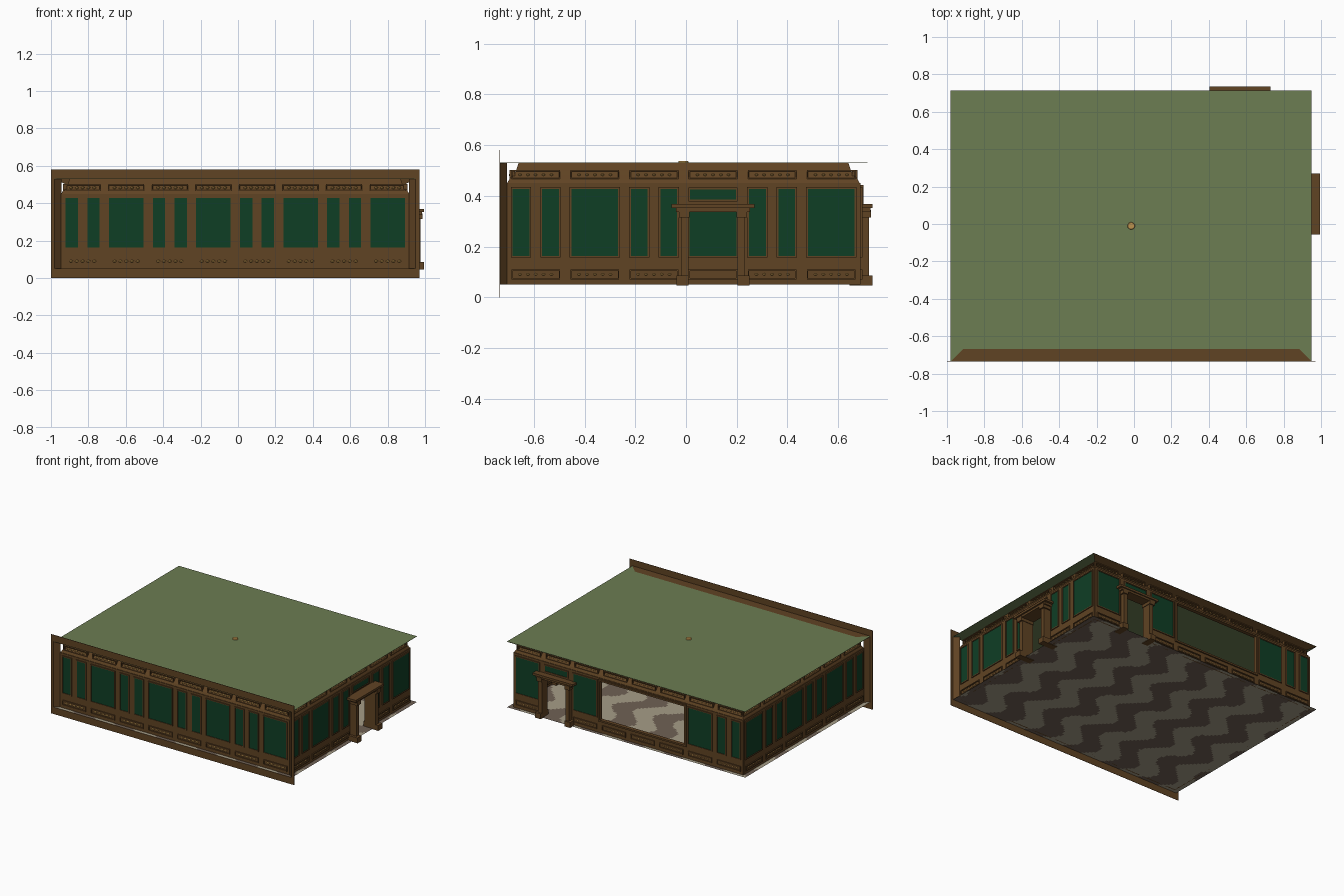
import bpy
import bmesh
import math
from mathutils import Matrix, Vector

cube = bpy.data.objects.get("Cube")
if cube:
    bpy.data.objects.remove(cube, do_unlink=True)


def material(name, rgb):
    lin = [((c / 255 + 0.055) / 1.055) ** 2.4 for c in rgb] + [1]
    m = bpy.data.materials.new(name)
    m.use_nodes = True
    m.diffuse_color = lin
    m.node_tree.nodes["Principled BSDF"].inputs["Base Color"].default_value = lin
    return m


WOOD = material("wood_brown", (96, 67, 35))
GREEN = material("panel_green", (15, 62, 37))
SAGE = material("ceiling_sage", (108, 125, 82))
CREAM = material("floor_cream", (166, 157, 135))
TAUPE = material("floor_taupe", (112, 97, 85))
GOLD = material("gold", (188, 146, 78))


def finish(name, bm, *mats):
    me = bpy.data.meshes.new(name)
    bm.to_mesh(me)
    bm.free()
    for m in mats:
        me.materials.append(m)
    ob = bpy.data.objects.new(name, me)
    bpy.context.collection.objects.link(ob)
    return ob


def add_box(bm, a, b):
    a, b = Vector(a), Vector(b)
    size = [abs(v) for v in b - a]
    mat = Matrix.Translation((a + b) / 2) @ Matrix.Diagonal((*size, 1))
    bmesh.ops.create_cube(bm, size=1, matrix=mat)


def add_quad(bm, *pts):
    bm.faces.new([bm.verts.new(p) for p in pts])


# Room dimensions
X0, X1, Y0, Y1 = -0.945, 0.915, -0.705, 0.685
CX0, CX1, CY0, CY1 = -0.98, 0.95, -0.735, 0.715
FLOOR, CEIL, WALL_TOP = 0.05, 0.53, 0.45
P_LOW, P_HIGH = 0.163, 0.427
HALF = 0.1165

# Each wall maps (along, outward, up) to world space
MAPS = {
    "front": lambda u, d, z: (u, Y0 - d, z),
    "back": lambda u, d, z: (u, Y1 + d, z),
    "right": lambda u, d, z: (X1 + d, u, z),
    "left": lambda u, d, z: (X0 - d, u, z),
}


def build_wall(name, kinds, centre, ends, bead, door_depth=0.05):
    place = MAPS[name]
    wood, green, gold, door = (bmesh.new() for _ in range(4))

    def box(bm, u0, u1, d0, d1, z0, z1):
        add_box(bm, place(u0, d0, z0), place(u1, d1, z1))

    def framed(u, half, z0, z1):
        # green field with a four sided moulding on both faces
        box(green, u - half, u + half, -0.007, 0.007, z0, z1)
        t = 0.007
        for s in (-1, 1):
            box(wood, u + s * half, u + s * (half + t), -0.011, 0.011, z0 - t, z1 + t)
        for z in (z0 - t, z1):
            box(wood, u - half, u + half, -0.011, 0.011, z, z + t)

    def strip(u, z, d):
        # narrow ledge panel with a row of gold beads
        for dz in (-0.019, 0.013):
            box(wood, u - 0.096, u + 0.096, d - 0.011, d + 0.011, z + dz, z + dz + 0.006)
        for s in (-0.096, 0.091):
            box(wood, u + s, u + s + 0.005, d - 0.011, d + 0.011, z - 0.019, z + 0.019)
        for k in range(5):
            p = place(u + (k - 2) * 0.031, d + 0.004, z)
            mat = Matrix.Translation(p) @ Matrix.Diagonal((bead, bead, bead * 0.7, 1))
            bmesh.ops.create_icosphere(gold, subdivisions=1, radius=1, matrix=mat)

    for i, kind in enumerate(kinds):
        u = centre + (i - (len(kinds) - 1) / 2) * 2 * HALF
        lo = ends[0] if i == 0 else u - HALF
        hi = ends[1] if i == len(kinds) - 1 else u + HALF
        strip(u, 0.483, -0.02)
        if kind == "door":
            for a, b in ((lo, u - 0.096), (u + 0.096, hi)):
                box(wood, a, b, -0.004, 0.004, FLOOR, WALL_TOP)
            box(wood, lo, hi, -0.004, 0.004, 0.34, WALL_TOP)
            framed(u, 0.09, 0.385, 0.425)
            for s in (-1, 1):
                # posts on plinths with small capitals
                box(door, u + s * 0.096, u + s * 0.125, -0.03, door_depth * 0.75, FLOOR, 0.34)
                box(door, u + s * 0.096, u + s * 0.143, -0.04, door_depth, 0.046, 0.085)
                box(door, u + s * 0.092, u + s * 0.135, -0.035, door_depth * 0.9, 0.315, 0.345)
            box(door, u - 0.145, u + 0.145, -0.035, door_depth * 0.85, 0.337, 0.352)
            box(door, u - 0.163, u + 0.163, -0.045, door_depth, 0.352, 0.368)
            continue
        strip(u, 0.09, 0)
        if kind == "window":
            box(wood, lo, hi, -0.004, 0.004, FLOOR, 0.14)
            box(wood, lo, hi, -0.004, 0.004, 0.435, WALL_TOP)
            for z in (0.135, 0.43):
                box(wood, lo, hi, -0.014, 0.014, z, z + 0.012)
            for j, edge in ((i - 1, lo), (i + 1, hi)):
                if kinds[j] != "window":
                    box(wood, edge - 0.007, edge + 0.007, -0.014, 0.014, 0.135, 0.442)
            continue
        box(wood, lo, hi, -0.004, 0.004, FLOOR, WALL_TOP)
        if kind == "wide":
            framed(u, 0.092, P_LOW, P_HIGH)
        else:
            for s in (-1, 1):
                framed(u + s * 0.058, 0.033, P_LOW, P_HIGH)

    finish(name + "_wall", wood, WOOD)
    finish(name + "_wall_panels", green, GREEN)
    finish(name + "_wall_beads", gold, GOLD)
    if "door" in kinds:
        finish(name + "_door_casing", door, WOOD)
    else:
        door.free()


PAIR_WIDE = ["pair", "wide"]
MX, MY = (X0 + X1) / 2, (Y0 + Y1) / 2
build_wall("front", PAIR_WIDE * 4, MX, (X0, X1), 0.011)
build_wall("back", PAIR_WIDE + ["window"] * 3 + ["wide", "door", "wide"], MX, (X0, X1), 0.007)
build_wall("left", PAIR_WIDE * 3, MY, (Y0, Y1), 0.007)
build_wall("right", PAIR_WIDE + ["pair", "door"] + PAIR_WIDE, MY, (Y0, Y1), 0.007, 0.08)

# Crown moulding swept round the room with mitred corners
bm = bmesh.new()
rings = []
for o, z in ((0, WALL_TOP), (0.008, 0.465), (0.022, 0.482), (0.034, 0.498), (0.04, 0.515), (0.045, CEIL)):
    rings.append([bm.verts.new(p) for p in (
        (X0 + o, Y0 + o, z), (X1 - o, Y0 + o, z), (X1 - o, Y1 - o, z), (X0 + o, Y1 - o, z))])
for a, b in zip(rings, rings[1:]):
    for i in range(4):
        j = (i + 1) % 4
        bm.faces.new((a[i], a[j], b[j], b[i]))
# sloping soffit under the rear overhang
add_quad(bm, (X0 + 0.03, Y1 - 0.034, 0.498), (X1 - 0.03, Y1 - 0.034, 0.498),
         (CX1, CY1, CEIL - 0.001), (CX0, CY1, CEIL - 0.001))
finish("crown_moulding", bm, WOOD)

# Ceiling with a small centre rosette
bm = bmesh.new()
add_box(bm, (CX0, CY0, CEIL), (CX1, CY1, CEIL + 0.002))
finish("ceiling", bm, SAGE)
bm = bmesh.new()
bmesh.ops.create_cone(bm, cap_ends=True, segments=10, radius1=0.024, radius2=0.018, depth=0.016,
                      matrix=Matrix.Translation((MX, MY, CEIL)))
finish("ceiling_rosette", bm, GOLD)

# Flat front surround, mitred lid and angled returns
bm = bmesh.new()
FX0, FX1, FZ = -1.0, 0.97, 0.58
for a, b, z0, z1 in ((FX0, FX1, 0, FLOOR), (FX0, FX1, CEIL, FZ),
                     (FX0, CX0, FLOOR, CEIL), (CX1, FX1, FLOOR, CEIL)):
    add_box(bm, (a, CY0, z0), (b, CY0 + 0.002, z1))
finish("front_surround", bm, WOOD)
bm = bmesh.new()
lid = CEIL + 0.004
add_quad(bm, (CX0, CY0, lid), (CX1, CY0, lid), (CX1 - 0.068, CY0 + 0.068, lid), (CX0 + 0.068, CY0 + 0.068, lid))
for cx, x in ((CX0, X0), (CX1, X1)):
    add_quad(bm, (cx, CY0, FLOOR), (x, Y0, FLOOR), (x, Y0, CEIL), (cx, CY0, CEIL))
finish("front_returns", bm, WOOD)

# Floor with waving two tone bands
bm = bmesh.new()
w, d = CX1 - CX0, CY1 - CY0
bmesh.ops.create_grid(bm, x_segments=110, y_segments=84, size=0.5, matrix=Matrix.Translation(
    ((CX0 + CX1) / 2, (CY0 + CY1) / 2, FLOOR)) @ Matrix.Diagonal((w, d, 1, 1)))
for f in bm.faces:
    c = f.calc_center_median()
    wave = 1.3 * math.sin(math.tau * c.y / 0.36)
    f.material_index = 0 if math.sin(math.tau * c.x / 0.33 + wave) > 0 else 1
finish("floor", bm, CREAM, TAUPE)
